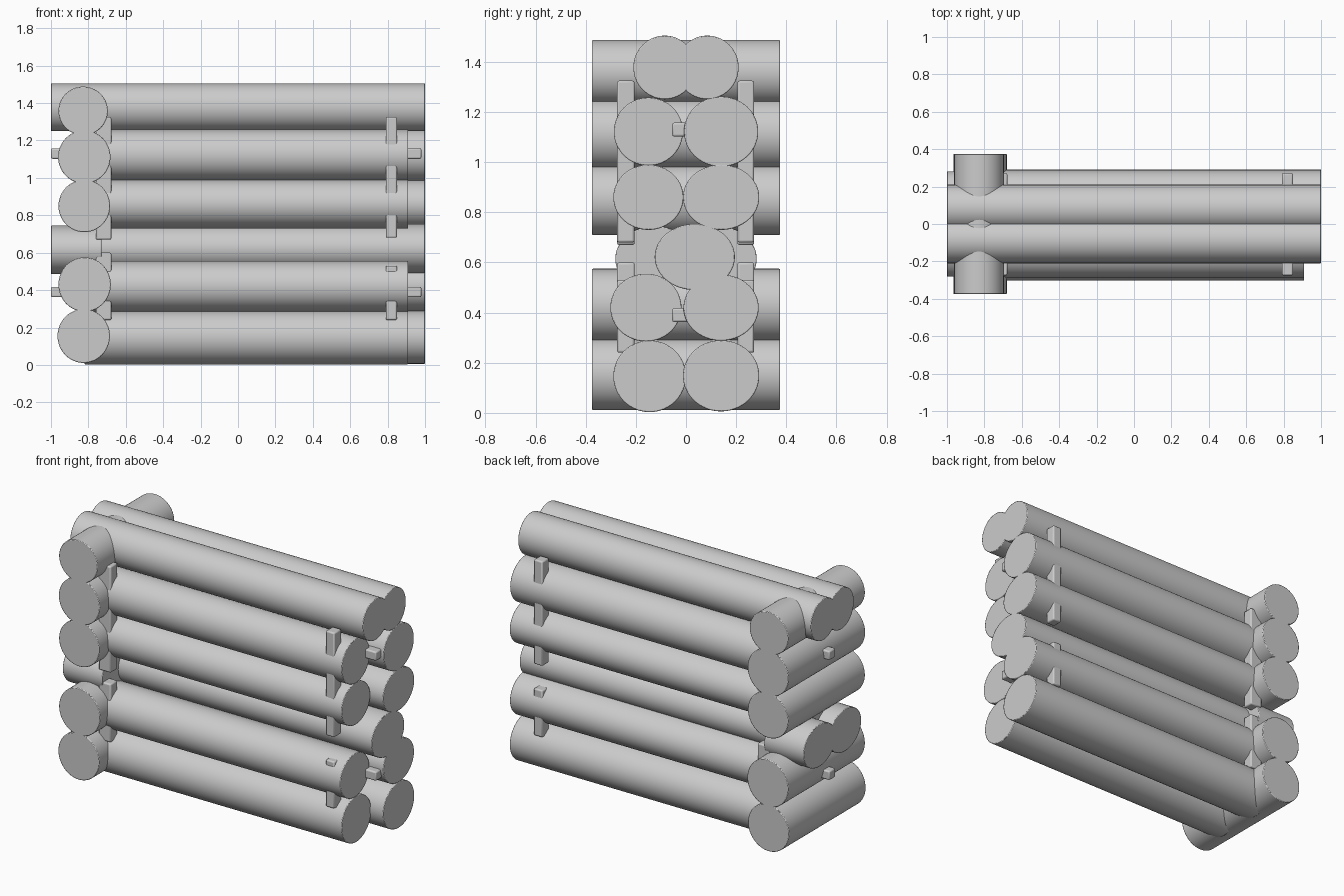
import bpy
from math import pi

if "Cube" in bpy.data.objects:
    bpy.data.objects.remove(bpy.data.objects["Cube"])


def finish(obj, name, width):
    obj.name = name
    bpy.ops.object.transform_apply(location=False, rotation=True, scale=True)
    bev = obj.modifiers.new("soft_edges", 'BEVEL')
    bev.width = width
    bev.segments = 2
    bev.limit_method = 'ANGLE'
    bpy.ops.object.shade_smooth_by_angle()


def log(name, axis, lo, hi, a, z, ra, rz):
    """Log along x (a is its y) or along y (a is its x), from lo to hi."""
    mid = (lo + hi) / 2
    loc = (mid, a, z) if axis == 'x' else (a, mid, z)
    rot = (0, pi / 2, 0) if axis == 'x' else (pi / 2, 0, 0)
    bpy.ops.mesh.primitive_cylinder_add(vertices=64, radius=1, depth=hi - lo,
                                        location=loc, rotation=rot)
    obj = bpy.context.object
    # local x stands upright on x logs, local y on y logs
    obj.scale = (rz, ra, 1) if axis == 'x' else (ra, rz, 1)
    finish(obj, name, 0.004)


def bar(name, x, y, z):
    """Box given by its (min, max) range on each axis."""
    bpy.ops.mesh.primitive_cube_add(size=1, location=[(r[0] + r[1]) / 2 for r in (x, y, z)])
    obj = bpy.context.object
    obj.scale = [r[1] - r[0] for r in (x, y, z)]
    finish(obj, name, 0.008)


# Front and back wall logs: front y, z, rz, ry, back y, z, rz, ry
rows = [
    (-0.145, 0.146, 0.143, 0.145, 0.14, 0.148, 0.142, 0.152),
    (-0.160, 0.420, 0.135, 0.142, 0.14, 0.420, 0.132, 0.150),
    (-0.150, 0.860, 0.130, 0.140, 0.14, 0.860, 0.130, 0.152),
    (-0.150, 1.122, 0.136, 0.138, 0.14, 1.122, 0.140, 0.148),
]
for i, (fy, fz, frz, fry, by, bz, brz, bry) in enumerate(rows):
    log(f"front_log_{i}", 'x', -0.82, 0.91, fy, fz, fry, frz)
    log(f"back_log_{i}", 'x', -0.82, 1.0, by, bz, bry, brz)

# Twin logs on top and the single log in the middle gap
for side, s in (("front", -1), ("back", 1)):
    log(f"top_log_{side}", 'x', -1.0, 1.0, s * 0.085, 1.378, 0.125, 0.127)
    log(f"gap_stub_{side}", 'x', -1.0, -0.73, s * 0.125, 0.615, 0.157, 0.13)
log("gap_log", 'x', -0.9, 1.0, 0.035, 0.622, 0.16, 0.132)

# Cross logs at the left corner: x, z, rx, rz
cross = [
    (-0.825, 0.155, 0.140, 0.144), (-0.820, 0.430, 0.140, 0.145),
    (-0.822, 0.850, 0.138, 0.140), (-0.822, 1.112, 0.140, 0.142),
    (-0.828, 1.358, 0.132, 0.130),
]
for i, (x, z, rx, rz) in enumerate(cross):
    log(f"cross_log_{i}", 'y', -0.375, 0.375, x, z, rx, rz)

# Upright battens seen in the gaps between rows
for end, xr in (("left", (-0.76, -0.677)), ("right", (0.79, 0.85))):
    for side, yr in (("front", (-0.275, -0.205)), ("back", (0.205, 0.272))):
        upper_lo, lower_hi = (0.67, 0.60) if end == "left" else (0.68, 0.53)
        bar(f"upper_batten_{end}_{side}", xr, yr, (upper_lo, 1.325))
        bar(f"lower_batten_{end}_{side}", xr, yr, (0.24, lower_hi))

# Small pegs between the wall logs at both ends
for i, z in enumerate((0.39, 1.13)):
    bar(f"right_peg_{i}", (0.80, 0.98), (-0.055, 0.01), (z - 0.028, z + 0.028))
    bar(f"left_peg_{i}", (-1.0, -0.85), (-0.03, 0.03), (z - 0.028, z + 0.028))
